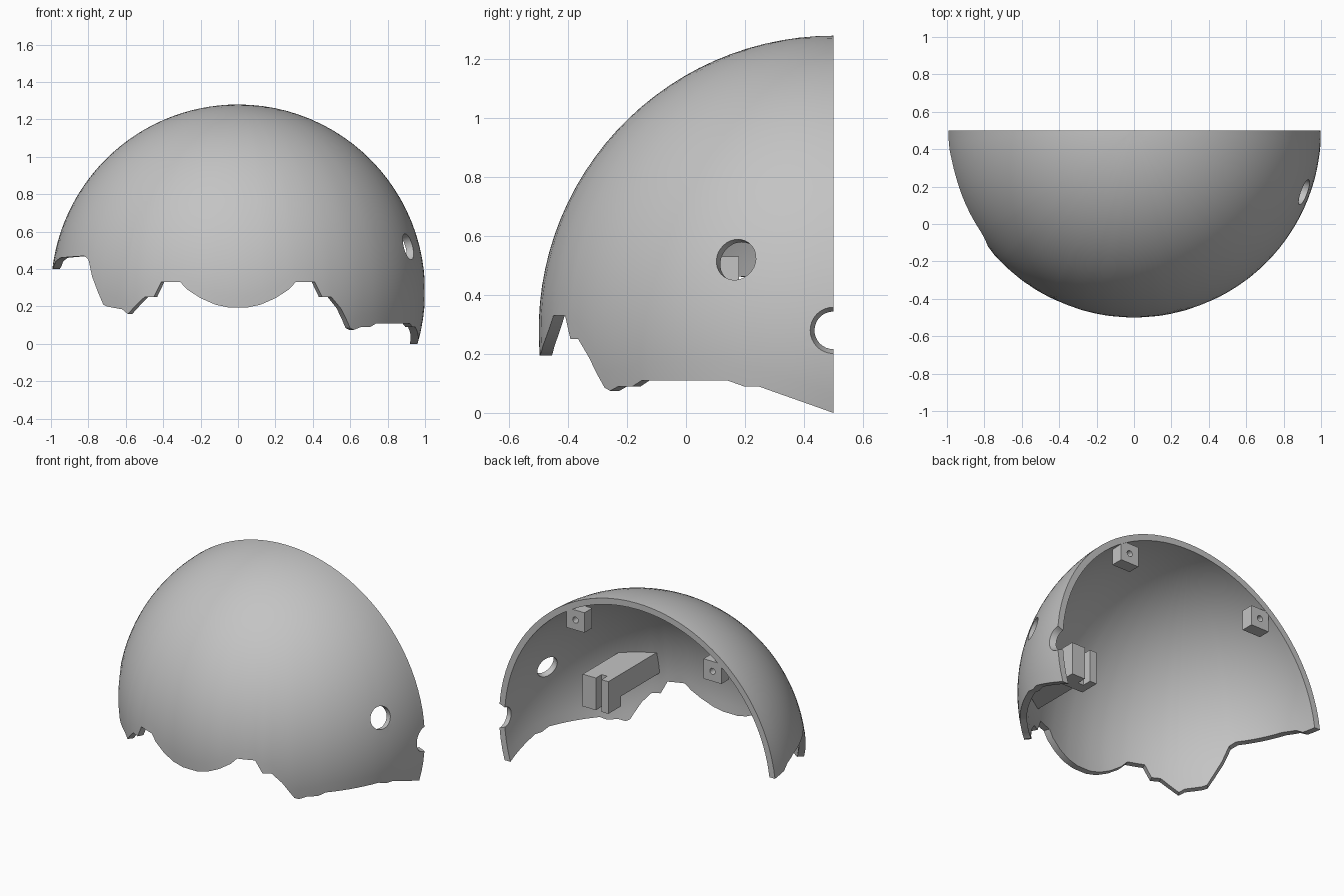
import bpy, bmesh, math
from math import radians, sin, cos, asin, sqrt
from mathutils import Vector

if "Cube" in bpy.data.objects:
    bpy.data.objects.remove(bpy.data.objects["Cube"])

CENTRE = Vector((0, 0.5, 0.28))
OUTER, INNER = 1.0, 0.96

grey = bpy.data.materials.new("plain_grey")
grey.use_nodes = True
grey.diffuse_color = (0.55, 0.55, 0.55, 1)
grey.node_tree.nodes["Principled BSDF"].inputs["Base Color"].default_value = grey.diffuse_color


def make_object(name, bm):
    bmesh.ops.recalc_face_normals(bm, faces=bm.faces)
    mesh = bpy.data.meshes.new(name)
    bm.to_mesh(mesh)
    bm.free()
    mesh.materials.append(grey)
    obj = bpy.data.objects.new(name, mesh)
    bpy.context.collection.objects.link(obj)
    return obj


def activate(obj):
    bpy.ops.object.select_all(action="DESELECT")
    obj.select_set(True)
    bpy.context.view_layer.objects.active = obj


def drill(obj, position, axis, r_in, r_out, length, sides=32):
    """Cut a round, optionally tapered, hole; axis points outward."""
    bm = bmesh.new()
    bmesh.ops.create_cone(bm, cap_ends=True, segments=sides,
                          radius1=r_in, radius2=r_out, depth=length)
    cutter = make_object("hole_cutter", bm)
    cutter.hide_render = True
    cutter.rotation_mode = "QUATERNION"
    cutter.rotation_quaternion = Vector(axis).to_track_quat("Z", "Y")
    cutter.location = position
    mod = obj.modifiers.new("hole", "BOOLEAN")
    mod.operation, mod.solver, mod.object = "DIFFERENCE", "EXACT", cutter
    activate(obj)
    bpy.ops.object.modifier_apply(modifier=mod.name)
    bpy.data.objects.remove(cutter)


def prism(name, outline, z0, z1):
    """Upright prism from a plan outline."""
    bm = bmesh.new()
    face = bm.faces.new([bm.verts.new((x, y, z0)) for x, y in outline])
    top = bmesh.ops.extrude_face_region(bm, geom=[face])["geom"]
    bmesh.ops.translate(bm, vec=(0, 0, z1 - z0),
                        verts=[v for v in top if isinstance(v, bmesh.types.BMVert)])
    return make_object(name, bm)


# Ragged lower edge: (degrees round from the front, height)
brow = [(3, .195), (7, .21), (11.6, .245), (15.7, .29), (18, .33),
        (24.3, .33), (26.8, .25), (30, .25)]
left_edge = [(33.5, .19), (37.7, .085), (39.3, .075), (42, .09), (46, .09),
             (48.7, .11), (68.6, .11), (72, .09), (75, .09), (90, 0)]
right_edge = [(31.5, .23), (35.7, .17), (36.4, .16), (38.5, .185), (44.6, .2),
              (46.2, .21), (48.6, .28), (51.5, .36), (54.2, .45), (56.8, .47),
              (66, .465), (75, .46), (81, .44), (84, .41), (90, .4)]
edge = [(-a, z) for a, z in reversed(brow + right_edge)] + brow + left_edge


def edge_height(angle):
    for (a, za), (b, zb) in zip(edge, edge[1:]):
        if a <= angle <= b:
            return za + (zb - za) * (angle - a) / (b - a)


# Column angles: the edge corners plus even filling
columns = [a for a, z in edge]
for a in range(-90, 91, 3):
    if min(abs(a - c) for c in columns) > 1:
        columns.append(a)
columns.sort()

# Half-dome shell with inner and outer skins
ROWS = 28
bm = bmesh.new()
loops = []
for a in columns:
    drop = edge_height(a) - CENTRE.z
    loop = []
    for radius, order in ((OUTER, range(ROWS + 1)), (INNER, range(ROWS, -1, -1))):
        low = asin(drop / radius)
        for i in order:
            tilt = low + (math.pi / 2 - low) * i / ROWS
            t = radians(a)
            loop.append(bm.verts.new(CENTRE + radius * Vector(
                (cos(tilt) * sin(t), -cos(tilt) * cos(t), sin(tilt)))))
    loops.append(loop)
count = len(loops[0])
for p, q in zip(loops, loops[1:]):
    for i in range(count):
        j = (i + 1) % count
        if i != ROWS:
            bm.faces.new((p[i], p[j], q[j], q[i]))
# Flat rear rim on both sides
for loop in (loops[0], loops[-1]):
    for i in range(ROWS):
        bm.faces.new((loop[i], loop[i + 1], loop[count - 2 - i], loop[count - 1 - i]))
bmesh.ops.remove_doubles(bm, verts=bm.verts, dist=0.0001)
shell = make_object("dome_shell", bm)

# Round side hole and the half hole on the rear rim
side = Vector((0.91, -0.33, 0.24)).normalized()
drill(shell, CENTRE + side * 0.98, side, 0.071, 0.071, 0.3)
drill(shell, CENTRE + Vector((0.98, 0, 0)), (1, 0, 0), 0.05, 0.095, 0.12)
activate(shell)
bpy.ops.object.shade_smooth_by_angle(angle=radians(30))

# Screw blocks inside the rear rim
HALF = 0.065
for name, x, z in (("left_screw_block", 0.45, 1.05), ("right_screw_block", -0.54, 0.98)):
    block = prism(name, [(x - HALF, 0.418), (x + HALF, 0.418),
                         (x + HALF, 0.498), (x - HALF, 0.498)], z - HALF, z + HALF)
    drill(block, (x, 0.46, z), (0, 1, 0), 0.02, 0.02, 0.3, 16)

# Inner bracket: arm reaching the front wall, and a slotted end
X0, X1, TOP = 0.435, 0.62, 0.53
prism("bracket_arm", [(X0, 0.06), (X0, -0.35), (X1, -0.23), (X1, 0.06)], 0.385, TOP)
prism("bracket_slotted_end",
      [(X0, 0.05), (X1, 0.05), (X1, 0.18), (0.525, 0.18), (0.525, 0.12),
       (0.485, 0.12), (0.485, 0.18), (X0, 0.18)], 0.32, TOP)
